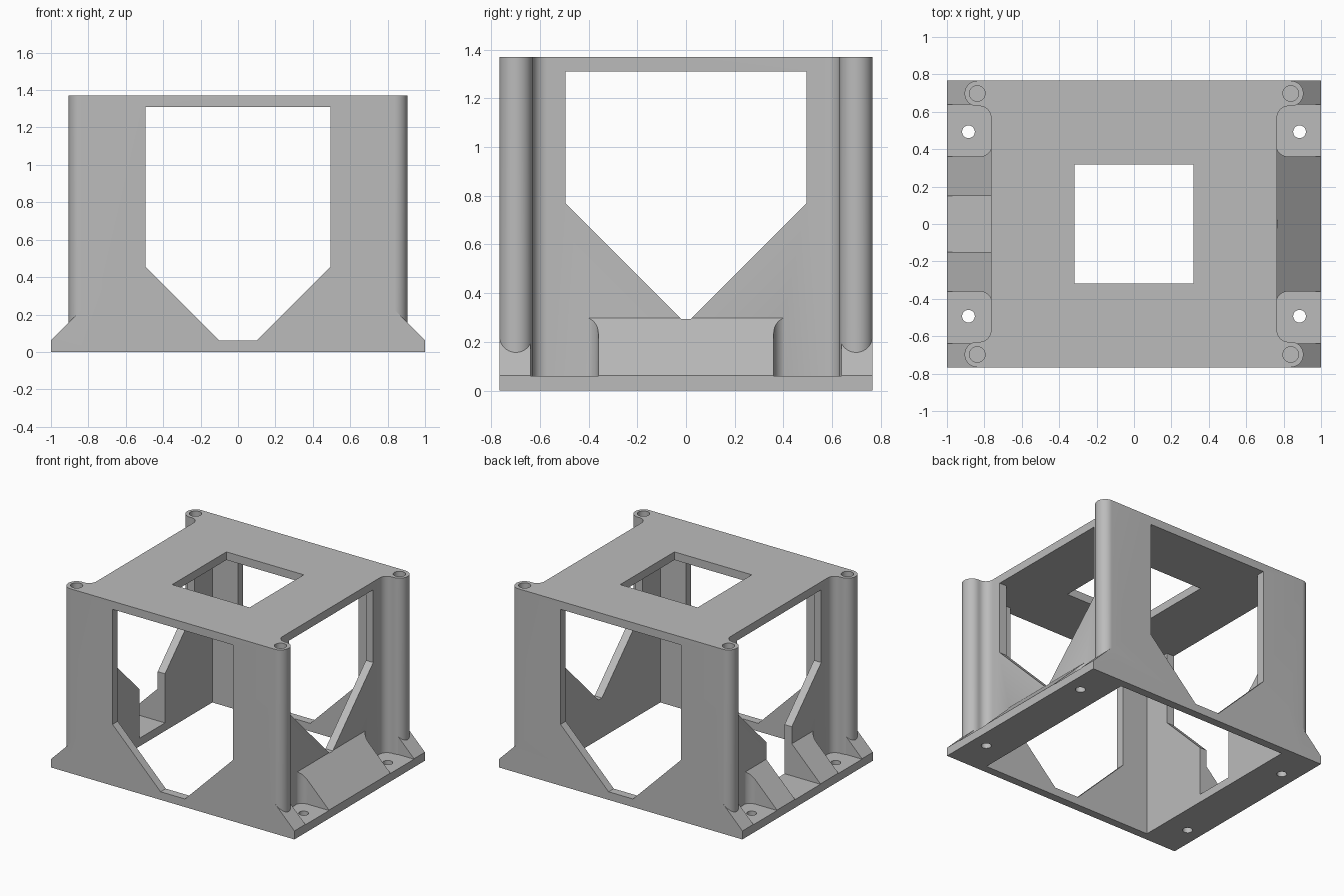
import bpy, bmesh
from math import sin, cos, radians
from mathutils import Matrix, Vector

if "Cube" in bpy.data.objects:
    bpy.data.objects.remove(bpy.data.objects["Cube"], do_unlink=True)

# Main dimensions
HALF_Y, TOP, FLOOR = 0.766, 1.37, 0.06
SIDE, INNER, ROOF = 0.765, 0.705, 1.31
POST_X, POST_Y, POST_R, FILLET = 0.838, 0.698, 0.068, 0.06

grey = bpy.data.materials.new("light_grey")
grey.use_nodes = True
grey.diffuse_color = (0.5, 0.5, 0.5, 1)
grey.node_tree.nodes["Principled BSDF"].inputs["Base Color"].default_value = (0.5, 0.5, 0.5, 1)


def arc(cx, cy, r, start, end, steps=10):
    angles = [radians(start + (end - start) * i / steps) for i in range(steps + 1)]
    return [(cx + r * cos(a), cy + r * sin(a)) for a in angles]


def prism(name, outline, lo, hi, axis="z"):
    """Extrude a 2D outline along one axis."""
    place = {"x": lambda p, d: (d, p[0], p[1]),
             "y": lambda p, d: (p[0], d, p[1]),
             "z": lambda p, d: (p[0], p[1], d)}[axis]
    bm = bmesh.new()
    base = bm.faces.new([bm.verts.new(place(p, lo)) for p in outline])
    grown = bmesh.ops.extrude_face_region(bm, geom=[base])["geom"]
    verts = [g for g in grown if isinstance(g, bmesh.types.BMVert)]
    bmesh.ops.translate(bm, verts=verts, vec=Vector(place((0, 0), hi - lo)))
    bmesh.ops.recalc_face_normals(bm, faces=bm.faces)
    mesh = bpy.data.meshes.new(name)
    bm.to_mesh(mesh)
    bm.free()
    mesh.materials.append(grey)
    obj = bpy.data.objects.new(name, mesh)
    bpy.context.scene.collection.objects.link(obj)
    return obj


def rect(x0, x1, y0, y1):
    return [(x0, y0), (x1, y0), (x1, y1), (x0, y1)]


def combine(target, tool, operation="DIFFERENCE"):
    """Apply a boolean and throw the tool away."""
    mod = target.modifiers.new(operation.lower(), "BOOLEAN")
    mod.operation, mod.solver, mod.object = operation, "EXACT", tool
    bpy.context.view_layer.objects.active = target
    bpy.ops.object.modifier_apply(modifier=mod.name)
    bpy.data.objects.remove(tool, do_unlink=True)


def flip(outline, sx, sy):
    return [(x * sx, y * sy) for x, y in outline]


corners = [(sx, sy) for sx in (1, -1) for sy in (1, -1)]

# Base with sloping shoulders along both sides
slope = [(1, 0), (1, 0.063), (0.72, 0.343)]
housing = prism("housing", slope + flip(slope, -1, 1)[::-1], -HALF_Y, HALF_Y, "y")

# Screw pockets cut into the shoulders, with rounded inner corners
pocket_r = FILLET + 0.005
px, py0, py1 = SIDE - 0.005, 0.36, 0.638
pocket = ([(1.1, py1)] + arc(px + pocket_r, py1 - pocket_r, pocket_r, 90, 180)
          + arc(px + pocket_r, py0 + pocket_r, pocket_r, 180, 270) + [(1.1, py0)])
for sx, sy in corners:
    combine(housing, prism("pocket_cutter", flip(pocket, sx, sy), FLOOR, 1))

# Tower with round corner posts blended into the side walls
ear_y = POST_Y - POST_R
quarter = (arc(SIDE + FILLET, ear_y - FILLET, FILLET, 180, 90)
           + arc(POST_X, POST_Y, POST_R, -90, 90, 20))
outline = (quarter + flip(quarter, -1, 1)[::-1]
           + flip(quarter, -1, -1) + flip(quarter, 1, -1)[::-1])
combine(housing, prism("tower", outline, 0.02, TOP), "UNION")

# Hollow inside, open underneath
combine(housing, prism("cavity_cutter", rect(-INNER, INNER, -INNER, INNER), -0.5, ROOF))


# Windows with tapered lower ends, front to back and side to side
def window(shoulder, tip, bottom):
    half = [(tip, bottom), (0.495, shoulder), (0.495, ROOF)]
    return half + flip(half, -1, 1)[::-1]


combine(housing, prism("front_window_cutter", window(0.455, 0.1, FLOOR), -1, 1, "y"))
combine(housing, prism("side_window_cutter", window(0.77, 0.02, 0.295), -1.2, 1.2, "x"))

# Cable notch in the right side only
combine(housing, prism("notch_cutter", rect(-1.2, -0.6, -0.15, 0.15), FLOOR, 0.5))

# Square opening in the top plate
combine(housing, prism("top_cutter", rect(-0.318, 0.318, -0.318, 0.318), 1.2, 1.5))

# Blind holes in the posts and through holes in the base
for sx, sy in corners:
    post_hole = arc(sx * POST_X, sy * POST_Y, 0.042, 0, 345, 23)
    combine(housing, prism("post_hole_cutter", post_hole, 1.0, 1.5))
    base_hole = arc(sx * 0.885, sy * 0.493, 0.034, 0, 345, 23)
    combine(housing, prism("base_hole_cutter", base_hole, -0.2, 0.2))

# Smooth the round posts, keep the edges sharp
bpy.ops.object.select_all(action="DESELECT")
housing.select_set(True)
bpy.context.view_layer.objects.active = housing
bpy.ops.object.shade_smooth_by_angle(angle=radians(30))
